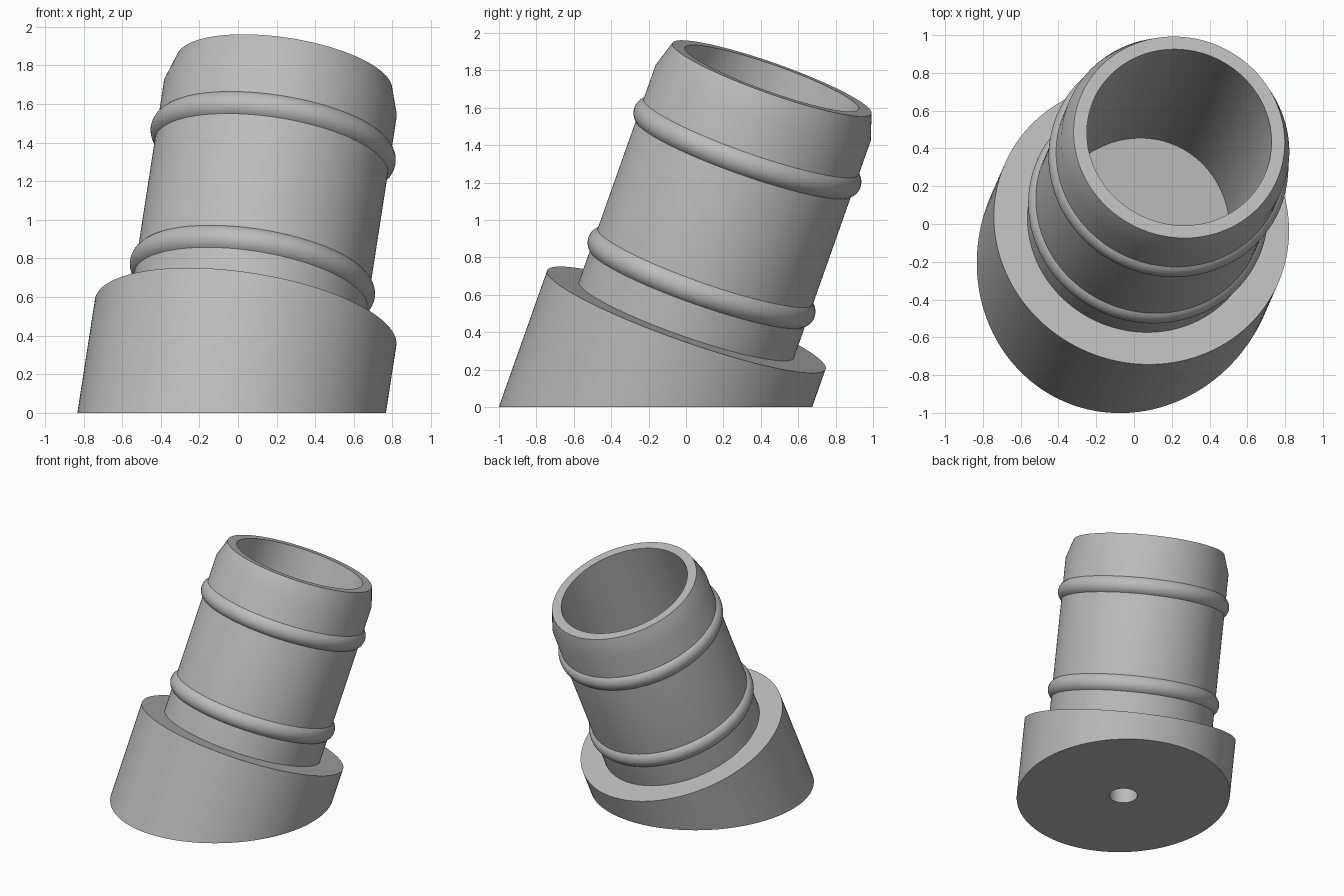
import bpy, bmesh, math
from mathutils import Vector

cube = bpy.data.objects.get("Cube")
if cube:
    bpy.data.objects.remove(cube, do_unlink=True)

# Leaning axis of the fitting, starting where it meets the ground
FOOT = Vector((-0.033, -0.163, 0))
AXIS = Vector((0.155, 0.354, 1)).normalized()
LEAN = Vector((0, 0, 1)).rotation_difference(AXIS)
SIDES = 128

BASE_R, NECK_R, RIM_R, BORE_R, DRAIN_R = 0.79, 0.61, 0.565, 0.494, 0.105
SHOULDER, CHAMFER, TOP = 0.5, 1.742, 1.884
FLOOR_Z = 0.265

grey = bpy.data.materials.new("Plain grey")
grey.use_nodes = True
grey.diffuse_color = (0.5, 0.5, 0.5, 1)
grey.node_tree.nodes["Principled BSDF"].inputs["Base Color"].default_value = (0.5, 0.5, 0.5, 1)


def circle(radius):
    for i in range(SIDES):
        a = 2 * math.pi * i / SIDES
        yield Vector((radius * math.cos(a), radius * math.sin(a), 0))


def square_ring(radius, along):
    """Ring square to the leaning axis."""
    return [FOOT + AXIS * along + LEAN @ p for p in circle(radius)]


def level_ring(radius, z):
    """Ring of the leaning cylinder cut by a level plane."""
    return [p + AXIS * ((z - p.z) / AXIS.z) for p in square_ring(radius, 0)]


def drain_ring(z):
    """Ring of the upright drain hole."""
    return [FOOT + Vector((0, 0, z)) + p for p in circle(DRAIN_R)]


def skin(name, rings):
    """Join successive rings into a surface."""
    bm = bmesh.new()
    loops = [[bm.verts.new(p) for p in ring] for ring in rings]
    for low, high in zip(loops, loops[1:]):
        for i in range(SIDES):
            j = (i + 1) % SIDES
            bm.faces.new((low[i], low[j], high[j], high[i]))
    mesh = bpy.data.meshes.new(name)
    bm.to_mesh(mesh)
    bm.free()
    mesh.materials.append(grey)
    obj = bpy.data.objects.new(name, mesh)
    bpy.context.collection.objects.link(obj)
    bpy.ops.object.select_all(action="DESELECT")
    obj.select_set(True)
    bpy.context.view_layer.objects.active = obj
    bpy.ops.object.shade_smooth_by_angle(angle=math.radians(20))
    return obj


# Wide base with level underside, drain hole and sloping shoulder
skin("base", [drain_ring(FLOOR_Z), drain_ring(0), level_ring(BASE_R, 0),
              square_ring(BASE_R, SHOULDER), square_ring(NECK_R, SHOULDER)])

# Hollow neck with chamfered rim and level bore floor
skin("neck", [square_ring(NECK_R, SHOULDER), square_ring(NECK_R, CHAMFER),
              square_ring(RIM_R, TOP), square_ring(BORE_R, TOP),
              level_ring(BORE_R, FLOOR_Z), drain_ring(FLOOR_Z)])

# Rounded hose beads around the neck
BEAD_R, BEAD_CENTRE, STEPS = 0.076, 0.565, 12
reach = math.acos((NECK_R - BEAD_CENTRE) / BEAD_R)
for name, along in (("lower_bead", 0.745), ("upper_bead", 1.488)):
    angles = [reach * (2 * k / STEPS - 1) for k in range(STEPS + 1)]
    skin(name, [square_ring(BEAD_CENTRE + BEAD_R * math.cos(a),
                            along + BEAD_R * math.sin(a)) for a in angles])
